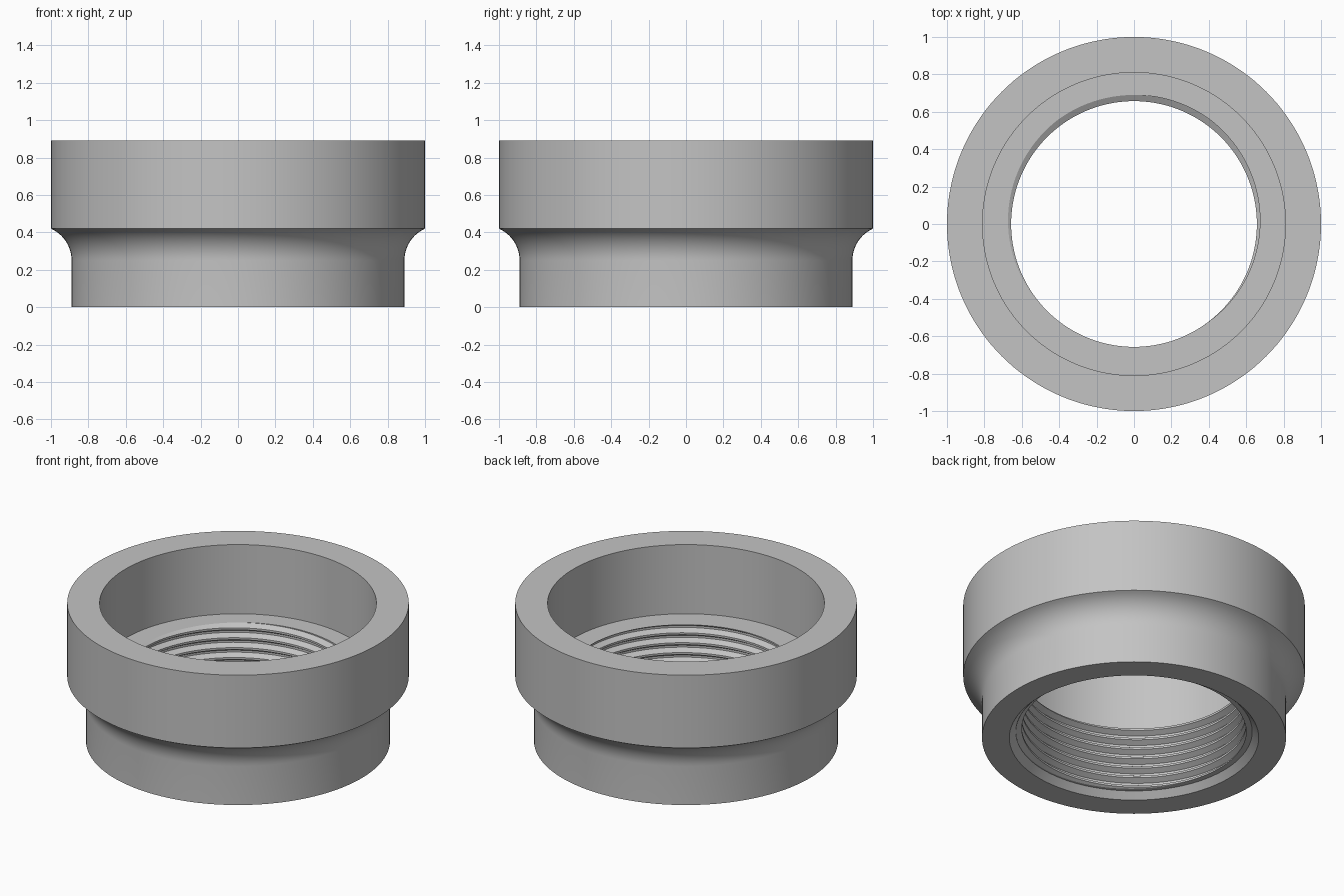
import bpy, bmesh, math

SEG = 144
BORE, CREST, ROOT = 0.81, 0.657, 0.69
LEDGE, CHAMFER, TOP = 0.443, 0.04, 0.89
PITCH = 0.064
FRACTIONS = (0.0, 0.2, 0.5, 0.7)      # root flat, flank, crest flat, flank
RADII = (ROOT, ROOT, CREST, CREST)

if "Cube" in bpy.data.objects:
    bpy.data.objects.remove(bpy.data.objects["Cube"], do_unlink=True)

grey = bpy.data.materials.new("plain grey")
grey.use_nodes = True
colour = (0.55, 0.55, 0.55, 1)
grey.diffuse_color = colour
grey.node_tree.nodes["Principled BSDF"].inputs["Base Color"].default_value = colour


def thread_start(angle):
    """Height of a thread root, with a root meeting the ledge at the back."""
    return LEDGE - 0.1 * PITCH + PITCH * (angle - math.pi / 2) / math.tau


def thread_radius(z, angle):
    t = ((z - thread_start(angle)) / PITCH) % 1.0
    if t < FRACTIONS[1]:
        return ROOT
    if t < FRACTIONS[2]:
        f = (t - FRACTIONS[1]) / (FRACTIONS[2] - FRACTIONS[1])
        return ROOT + (CREST - ROOT) * f
    if t < FRACTIONS[3]:
        return CREST
    return CREST + (ROOT - CREST) * (t - FRACTIONS[3]) / (1 - FRACTIONS[3])


def thread_column(angle):
    """Thread section at one angle, trimmed between chamfer and ledge."""
    points = []
    for turn in range(2, -11, -1):
        for frac, r in reversed(list(zip(FRACTIONS, RADII))):
            z = thread_start(angle) + (turn + frac) * PITCH
            trimmed = min(max(z, CHAMFER), LEDGE)
            points.append((r if z == trimmed else thread_radius(trimmed, angle), trimmed))
    return points


# Outside: straight neck, concave fillet, wide collar, counterbore
fillet_r = 0.186
outside = [(0.73, 0.0), (0.89, 0.0)]
for i in range(13):
    a = math.radians(180 - 66 * i / 12)
    outside.append((0.89 + fillet_r + fillet_r * math.cos(a), 0.25 + fillet_r * math.sin(a)))
outside[-1] = (1.0, 0.42)
outside += [(1.0, TOP), (BORE, TOP), (BORE, LEDGE)]

# Sweep the whole section round the axis
bm = bmesh.new()
columns = []
for s in range(SEG + 1):
    angle = math.tau * s / SEG
    section = outside + thread_column(angle) + [(ROOT + 0.002, CHAMFER), (0.73, 0.0)]
    columns.append([bm.verts.new((r * math.cos(angle), r * math.sin(angle), z))
                    for r, z in section])
for left, right in zip(columns, columns[1:]):
    for i in range(len(left) - 1):
        bm.faces.new((left[i], right[i], right[i + 1], left[i + 1]))
bmesh.ops.remove_doubles(bm, verts=bm.verts, dist=0.00005)
bmesh.ops.dissolve_degenerate(bm, edges=bm.edges, dist=0.00005)
bmesh.ops.recalc_face_normals(bm, faces=bm.faces)

mesh = bpy.data.meshes.new("threaded_collar")
bm.to_mesh(mesh)
bm.free()
mesh.materials.append(grey)
collar = bpy.data.objects.new("threaded_collar", mesh)
bpy.context.collection.objects.link(collar)

bpy.ops.object.select_all(action="DESELECT")
collar.select_set(True)
bpy.context.view_layer.objects.active = collar
bpy.ops.object.shade_smooth_by_angle(angle=math.radians(25))
